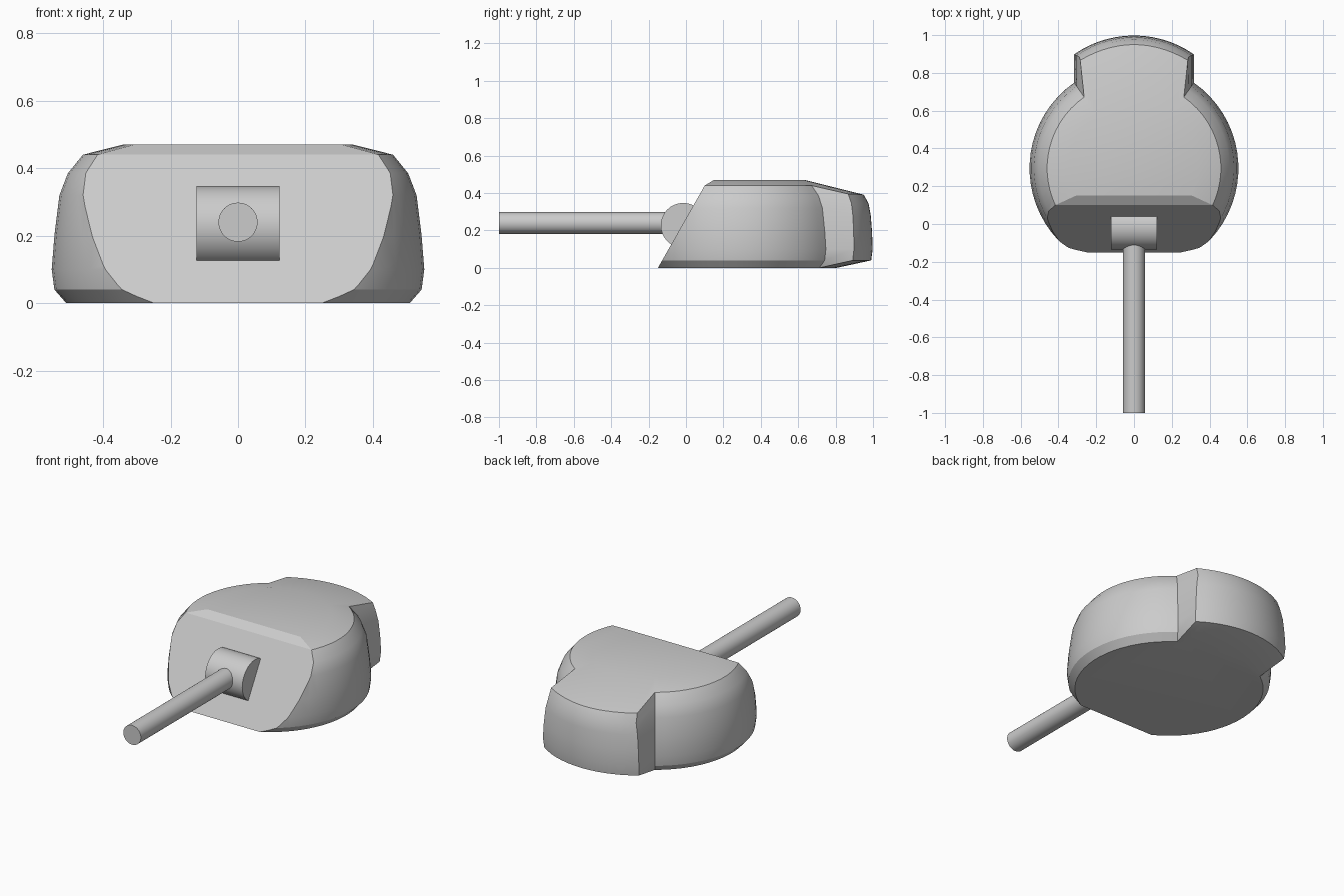
import bpy, bmesh, math
from mathutils import Vector, Matrix

if "Cube" in bpy.data.objects:
    bpy.data.objects.remove(bpy.data.objects["Cube"])

CY = 0.295                      # centre of the round body in y
SPLIT = math.radians(35)        # half angle of the rear bulge
# (radius, height, rear shift, rear height) from the roof down to the base
RINGS = [(0.34, 0.47, 0.0, 0.47), (0.46, 0.44, 0.195, None),
         (0.505, 0.385, 0.176, 0.345), (0.53, 0.32, 0.163, 0.28),
         (0.545, 0.20, 0.155, 0.19), (0.553, 0.10, 0.150, 0.10),
         (0.545, 0.04, 0.150, 0.04), (0.51, 0.0, 0.0, 0.0)]
PLATE_CO = Vector((0, -0.15, 0))
PLATE_NO = Vector((0, -0.44, 0.25)).normalized()


def finish(bm, name, angle=28):
    bmesh.ops.recalc_face_normals(bm, faces=bm.faces)
    mesh = bpy.data.meshes.new(name)
    bm.to_mesh(mesh)
    bm.free()
    ob = bpy.data.objects.new(name, mesh)
    bpy.context.collection.objects.link(ob)
    bpy.ops.object.select_all(action='DESELECT')
    ob.select_set(True)
    bpy.context.view_layer.objects.active = ob
    bpy.ops.object.shade_smooth_by_angle(angle=math.radians(angle))
    return ob


def cut(bm, co, no, fill=True):
    geom = bm.verts[:] + bm.edges[:] + bm.faces[:]
    bmesh.ops.bisect_plane(bm, geom=geom, plane_co=co, plane_no=no,
                           clear_outer=True, dist=1e-5)
    if fill:
        bmesh.ops.holes_fill(bm, edges=[e for e in bm.edges if e.is_boundary], sides=0)


def cylinder(name, radius, length, centre, axis, plane=None):
    bm = bmesh.new()
    bmesh.ops.create_cone(bm, cap_ends=True, segments=32, radius1=radius, radius2=radius,
                          depth=length,
                          matrix=Matrix.Translation(centre) @ Matrix.Rotation(math.pi / 2, 4, axis))
    if plane:
        cut(bm, *plane, fill=False)
        # keep the part in front of the plate only
    return finish(bm, name)


# Turret body: round columns, those in the rear sector pushed back
n_back, n_front = 14, 50
cols = [(-SPLIT + 2 * SPLIT * i / n_back, True) for i in range(n_back + 1)]
cols += [(SPLIT + (2 * math.pi - 2 * SPLIT) * i / n_front, False) for i in range(n_front + 1)]

bm = bmesh.new()
grid = []
for r, z, shift, zr in RINGS:
    ring = []
    for a, rear in cols:
        x, y, h = r * math.sin(a), r * math.cos(a), z
        if rear and shift:
            y += shift
            if zr is None:          # roof slope carried on to the rear
                x *= 1 + 0.08 * abs(a) / SPLIT
                h = 0.47 - 0.25 * (math.hypot(x, y) - 0.34)
            else:
                h = zr
        ring.append(bm.verts.new((x, y + CY, h)))
    grid.append(ring)
for upper, lower in zip(grid, grid[1:]):
    for i in range(len(cols)):
        j = (i + 1) % len(cols)
        bm.faces.new((upper[i], upper[j], lower[j], lower[i]))
bm.faces.new(grid[0])
bm.faces.new(grid[-1])
bmesh.ops.remove_doubles(bm, verts=bm.verts, dist=1e-5)

# Sloped front plate and the small chamfer above it
cut(bm, PLATE_CO, PLATE_NO)
cut(bm, Vector((0, 0.10, 0.44)), Vector((0, -0.03, 0.05)).normalized())
finish(bm, "turret_body", 26)

# Gun mount, halved on the front plate
cylinder("gun_mount", 0.12, 0.245, Vector((0, -0.015, 0.227)), 'Y',
         (PLATE_CO, -PLATE_NO))

# Gun barrel
cylinder("gun_barrel", 0.058, 0.90, Vector((0, -0.55, 0.24)), 'X')
